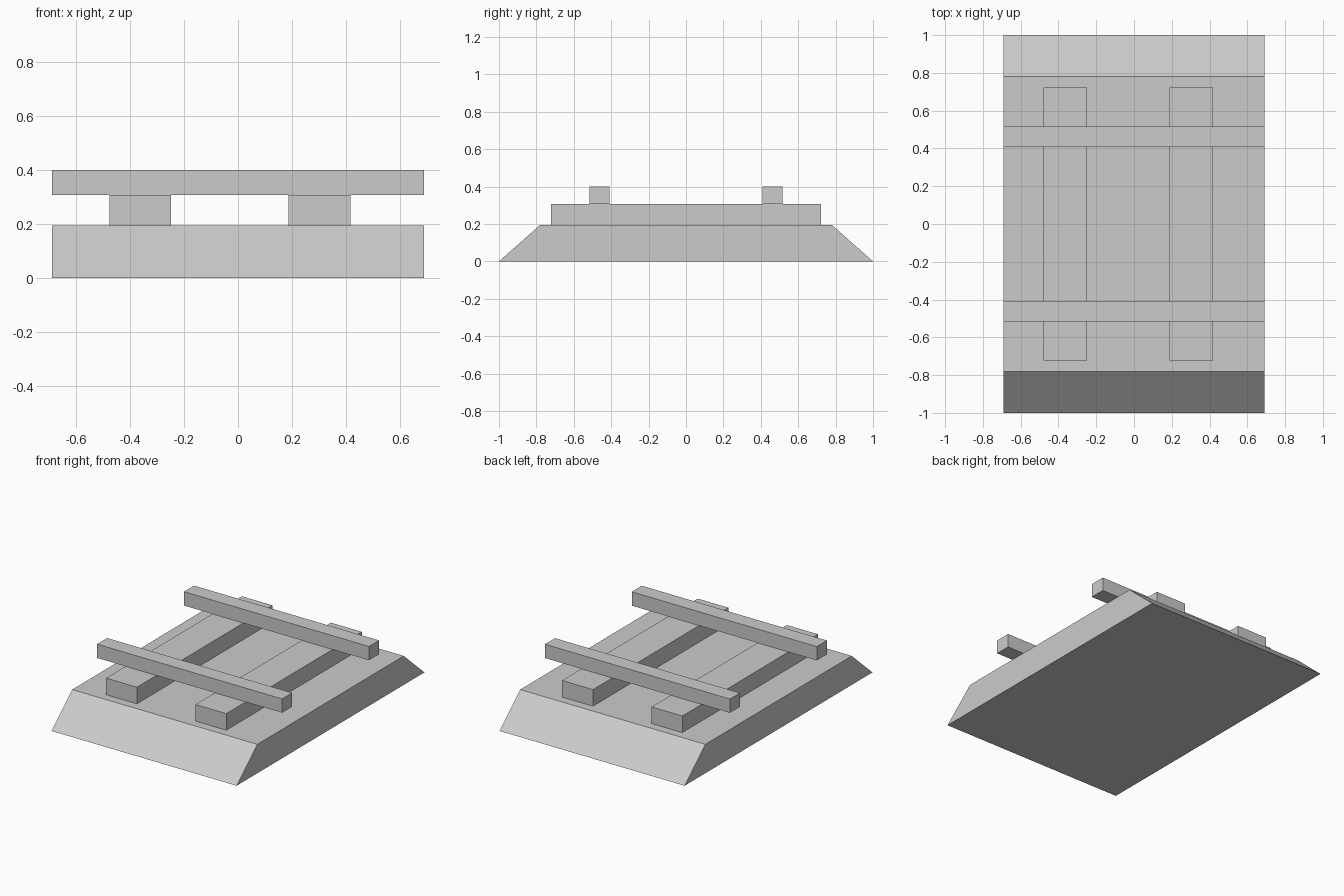
import bpy
import bmesh

if "Cube" in bpy.data.objects:
    bpy.data.objects.remove(bpy.data.objects["Cube"])

grey = bpy.data.materials.new("plain_grey")
grey.diffuse_color = (0.6, 0.6, 0.6, 1)
grey.use_nodes = True
grey.node_tree.nodes["Principled BSDF"].inputs["Base Color"].default_value = grey.diffuse_color


def extrude_profile(name, profile, x0, x1):
    """Prism from a (y, z) outline, running along x."""
    bm = bmesh.new()
    face = bm.faces.new([bm.verts.new((x0, y, z)) for y, z in profile])
    ext = bmesh.ops.extrude_face_region(bm, geom=[face])
    verts = [v for v in ext["geom"] if isinstance(v, bmesh.types.BMVert)]
    bmesh.ops.translate(bm, vec=(x1 - x0, 0, 0), verts=verts)
    bmesh.ops.recalc_face_normals(bm, faces=bm.faces)
    mesh = bpy.data.meshes.new(name)
    bm.to_mesh(mesh)
    bm.free()
    mesh.materials.append(grey)
    obj = bpy.data.objects.new(name, mesh)
    bpy.context.collection.objects.link(obj)
    return obj


def box(name, x0, x1, y0, y1, z0, z1):
    return extrude_profile(name, [(y0, z0), (y1, z0), (y1, z1), (y0, z1)], x0, x1)


HALF_W = 0.69
BASE_TOP, BEAM_TOP, RAIL_TOP = 0.195, 0.307, 0.40

# Ballast bed with sloping ends
extrude_profile("ballast_bed",
                [(-1, 0), (1, 0), (0.78, BASE_TOP), (-0.78, BASE_TOP)],
                -HALF_W, HALF_W)

# Two sleepers lying across the bed
for side, x0, x1 in (("left", -0.478, -0.248), ("right", 0.188, 0.418)):
    box(f"sleeper_{side}", x0, x1, -0.722, 0.722, BASE_TOP, BEAM_TOP)

# Two rails resting on the sleepers
for side, y0, y1 in (("front", -0.515, -0.408), ("back", 0.41, 0.517)):
    box(f"rail_{side}", -HALF_W, HALF_W, y0, y1, BEAM_TOP, RAIL_TOP)
